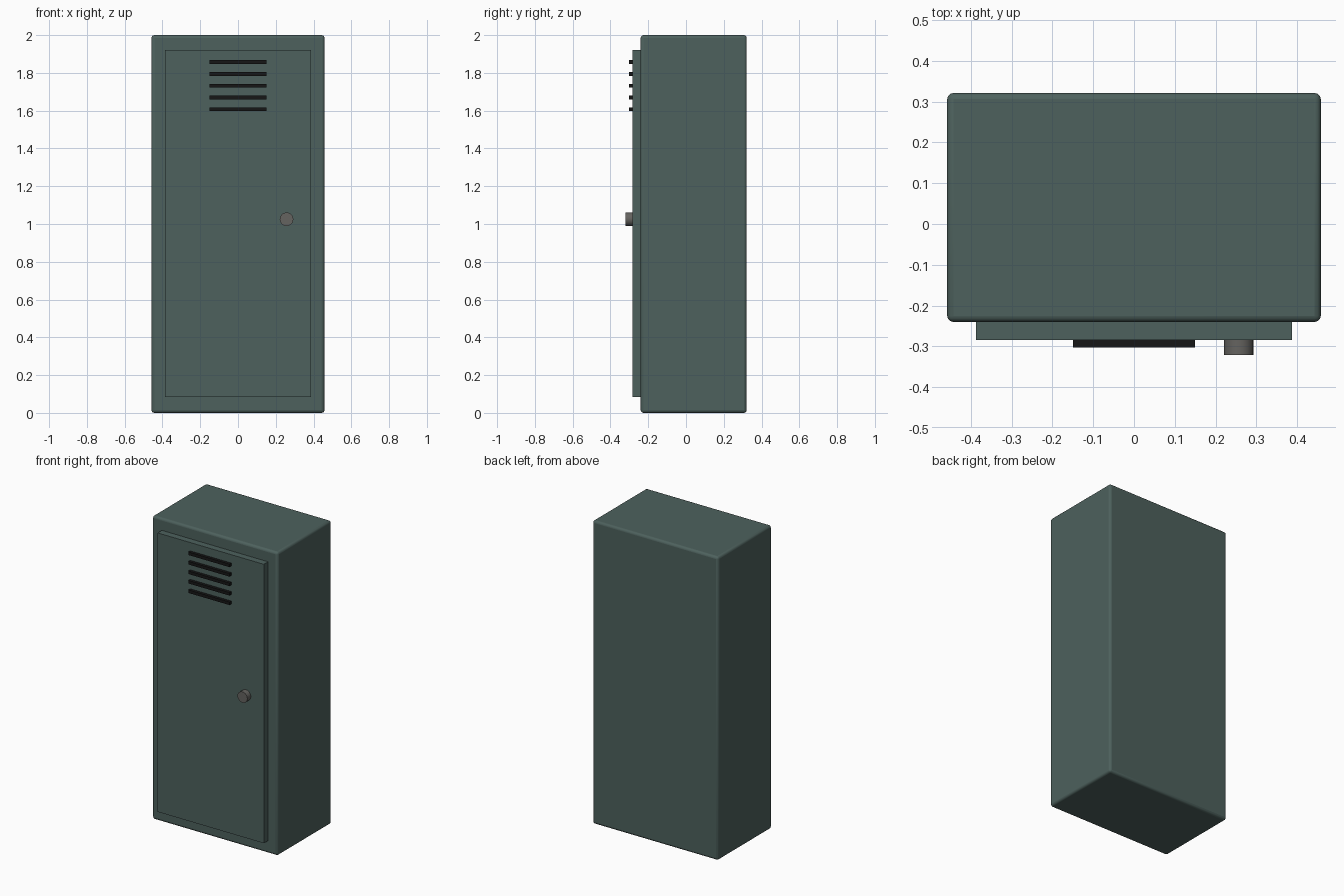
import bpy
import math

if "Cube" in bpy.data.objects:
    bpy.data.objects.remove(bpy.data.objects["Cube"])


def material(name, rgb):
    mat = bpy.data.materials.new(name)
    mat.diffuse_color = (*rgb, 1)
    mat.use_nodes = True
    mat.node_tree.nodes["Principled BSDF"].inputs["Base Color"].default_value = mat.diffuse_color
    return mat


GREEN = material("painted_steel", (0.075, 0.12, 0.11))
BLACK = material("dark_slot", (0.008, 0.008, 0.008))
METAL = material("worn_metal", (0.13, 0.125, 0.115))


def box(name, x, y, z, mat, bevel=0.0):
    """Box from (min, max) ranges on each axis, with optional rounded edges."""
    bpy.ops.mesh.primitive_cube_add(
        size=1, location=[(r[0] + r[1]) / 2 for r in (x, y, z)])
    ob = bpy.context.object
    ob.name = name
    ob.scale = [r[1] - r[0] for r in (x, y, z)]
    bpy.ops.object.transform_apply(location=False, rotation=False, scale=True)
    ob.data.materials.append(mat)
    if bevel:
        mod = ob.modifiers.new("rounded_edges", "BEVEL")
        mod.width = bevel
        mod.segments = 3
        bpy.ops.object.shade_smooth_by_angle(angle=math.radians(40))
    return ob


# Cabinet body
box("cabinet_body", (-0.458, 0.458), (-0.24, 0.321), (0, 2), GREEN, bevel=0.015)

# Door panel standing proud of the front
box("door", (-0.387, 0.387), (-0.284, -0.238), (0.083, 1.922), GREEN)

# Five ventilation louvres
for i in range(5):
    z = 1.607 + i * 0.0625
    box(f"vent_slot_{i + 1}", (-0.15, 0.15), (-0.303, -0.28),
        (z - 0.01, z + 0.01), BLACK)

# Round door knob
bpy.ops.mesh.primitive_cylinder_add(
    vertices=20, radius=0.036, depth=0.045,
    location=(0.257, -0.2985, 1.025), rotation=(math.pi / 2, 0, 0))
knob = bpy.context.object
knob.name = "door_knob"
knob.data.materials.append(METAL)
bpy.ops.object.shade_smooth_by_angle(angle=math.radians(40))
